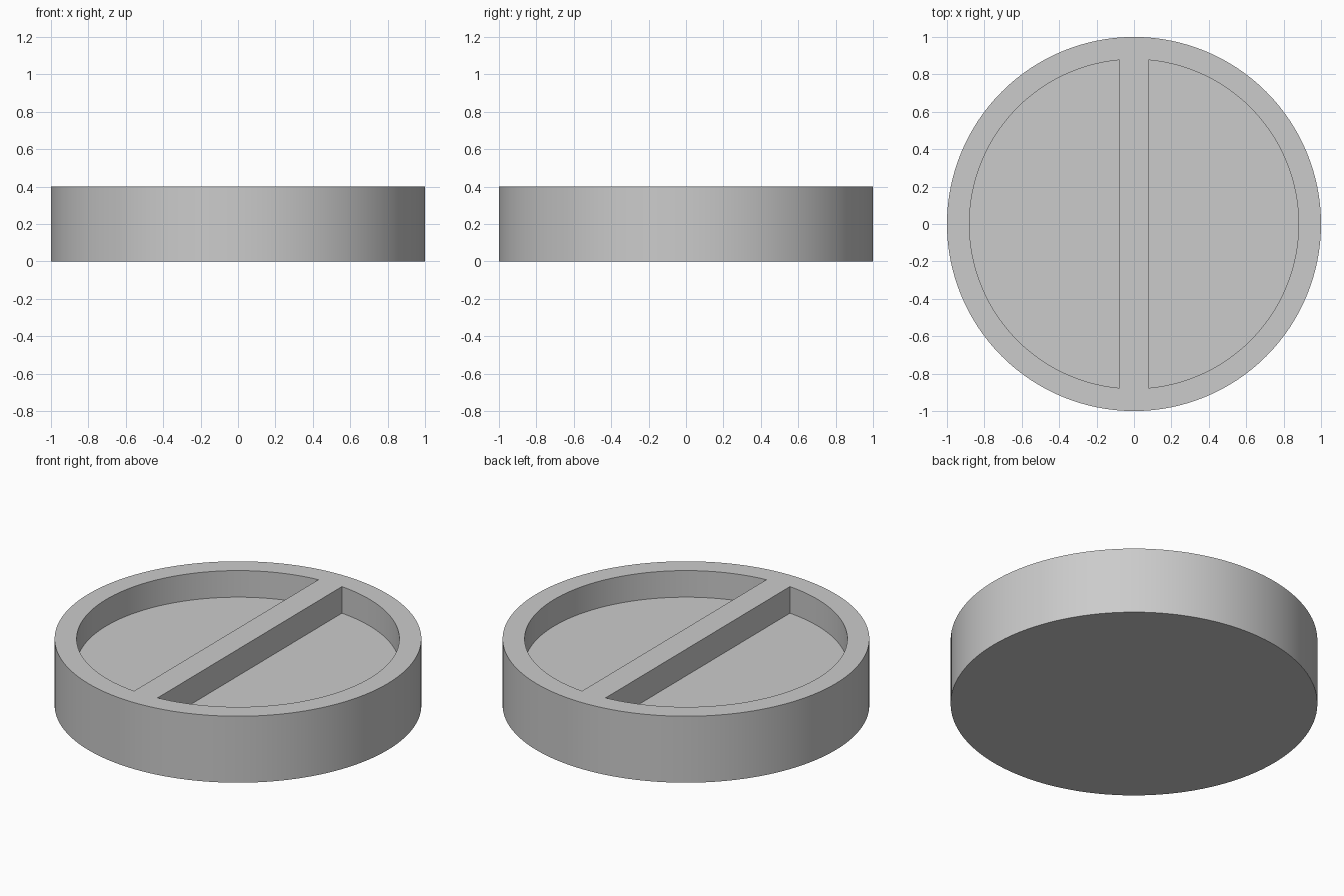
import bpy, bmesh, math

RADIUS, HEIGHT = 1.0, 0.4
POCKET_RADIUS, FLOOR_Z, BAR_HALF = 0.88, 0.24, 0.078
SEGMENTS = 128

cube = bpy.data.objects.get("Cube")
if cube:
    bpy.data.objects.remove(cube, do_unlink=True)

# Single grey material
grey = bpy.data.materials.new("plain grey")
grey.use_nodes = True
colour = (0.6, 0.6, 0.6, 1)
grey.diffuse_color = colour
grey.node_tree.nodes["Principled BSDF"].inputs["Base Color"].default_value = colour


def prism(name, outline, bottom, top):
    """Extrude a flat outline straight up into a closed solid."""
    bm = bmesh.new()
    base = bm.faces.new([bm.verts.new((x, y, bottom)) for x, y in outline])
    cap = bmesh.ops.extrude_face_region(bm, geom=[base])["geom"]
    rising = [v for v in cap if isinstance(v, bmesh.types.BMVert)]
    bmesh.ops.translate(bm, verts=rising, vec=(0, 0, top - bottom))
    bmesh.ops.recalc_face_normals(bm, faces=bm.faces)
    mesh = bpy.data.meshes.new(name)
    bm.to_mesh(mesh)
    bm.free()
    mesh.materials.append(grey)
    obj = bpy.data.objects.new(name, mesh)
    bpy.context.collection.objects.link(obj)
    return obj


def arc(radius, start, end, steps):
    angles = [start + (end - start) * i / steps for i in range(steps + 1)]
    return [(radius * math.cos(a), radius * math.sin(a)) for a in angles]


# Solid round body
body = prism("round_body", arc(RADIUS, 0, math.tau, SEGMENTS)[:-1], 0, HEIGHT)

# Half-moon pockets on both sides of the central bar
reach = math.acos(BAR_HALF / POCKET_RADIUS)
for side, label in ((1, "left"), (-1, "right")):
    outline = [(side * x, y) for x, y in arc(POCKET_RADIUS, -reach, reach, SEGMENTS // 2)]
    cutter = prism(label + "_pocket_cutter", outline, FLOOR_Z, HEIGHT + 0.1)
    cutter.hide_render = True
    cut = body.modifiers.new(label + "_pocket", 'BOOLEAN')
    cut.operation = 'DIFFERENCE'
    cut.solver = 'EXACT'
    cut.object = cutter
    bpy.ops.object.select_all(action='DESELECT')
    body.select_set(True)
    bpy.context.view_layer.objects.active = body
    bpy.ops.object.modifier_apply(modifier=cut.name)
    bpy.data.objects.remove(cutter, do_unlink=True)

# Smooth curved walls with crisp rims
bpy.ops.object.shade_smooth_by_angle(angle=math.radians(30))
